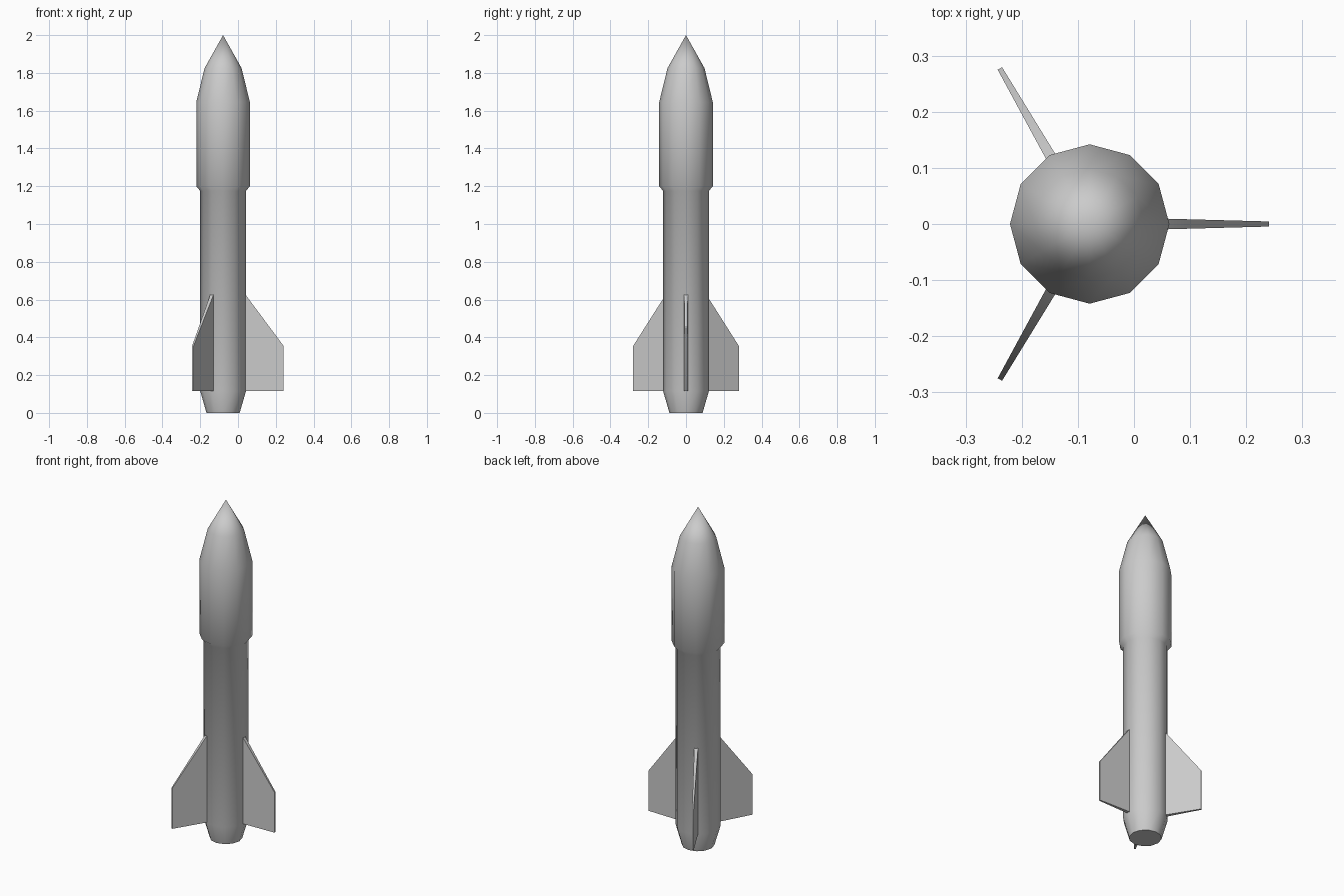
import bpy, bmesh, math

if "Cube" in bpy.data.objects:
    bpy.data.objects.remove(bpy.data.objects["Cube"])

AXIS_X = -0.079
SIDES = 12


def make_object(name, verts, faces, angle):
    mesh = bpy.data.meshes.new(name)
    mesh.from_pydata(verts, [], faces)
    bm = bmesh.new()
    bm.from_mesh(mesh)
    bmesh.ops.recalc_face_normals(bm, faces=bm.faces)
    bm.to_mesh(mesh)
    bm.free()
    obj = bpy.data.objects.new(name, mesh)
    bpy.context.collection.objects.link(obj)
    obj.location.x = AXIS_X
    bpy.ops.object.select_all(action='DESELECT')
    obj.select_set(True)
    bpy.context.view_layer.objects.active = obj
    bpy.ops.object.shade_smooth_by_angle(angle=math.radians(angle))
    return obj


# Body: twelve-sided lathe of (radius, height) from tail to nose
profile = [(0.088, 0.0), (0.121, 0.115), (0.121, 1.175),
           (0.142, 1.2), (0.142, 1.645), (0.098, 1.825)]
verts = [(r * math.cos(2 * math.pi * i / SIDES), r * math.sin(2 * math.pi * i / SIDES), z)
         for r, z in profile for i in range(SIDES)]
faces = [tuple(reversed(range(SIDES)))]
for k in range(len(profile) - 1):
    for i in range(SIDES):
        j = (i + 1) % SIDES
        faces.append((k * SIDES + i, k * SIDES + j, (k + 1) * SIDES + j, (k + 1) * SIDES + i))
# Pointed nose tip
verts.append((0, 0, 2.0))
last = (len(profile) - 1) * SIDES
for i in range(SIDES):
    faces.append((last + i, last + (i + 1) % SIDES, len(verts) - 1))
make_object("rocket_body", verts, faces, 60)

# Fins: swept plates tapering in thickness, (radius, height, half thickness)
outline = [(0.117, 0.115, 0.01), (0.32, 0.115, 0.0045),
           (0.32, 0.355, 0.0045), (0.117, 0.628, 0.01)]
fin_verts = [(r, s * t, z) for s in (-1, 1) for r, z, t in outline]
fin_faces = [(0, 1, 2, 3), (7, 6, 5, 4)]
fin_faces += [(i, (i + 1) % 4, (i + 1) % 4 + 4, i + 4) for i in range(4)]
for n in range(3):
    fin = make_object(f"tail_fin_{n + 1}", fin_verts, fin_faces, 60)
    fin.rotation_euler.z = n * 2 * math.pi / 3
